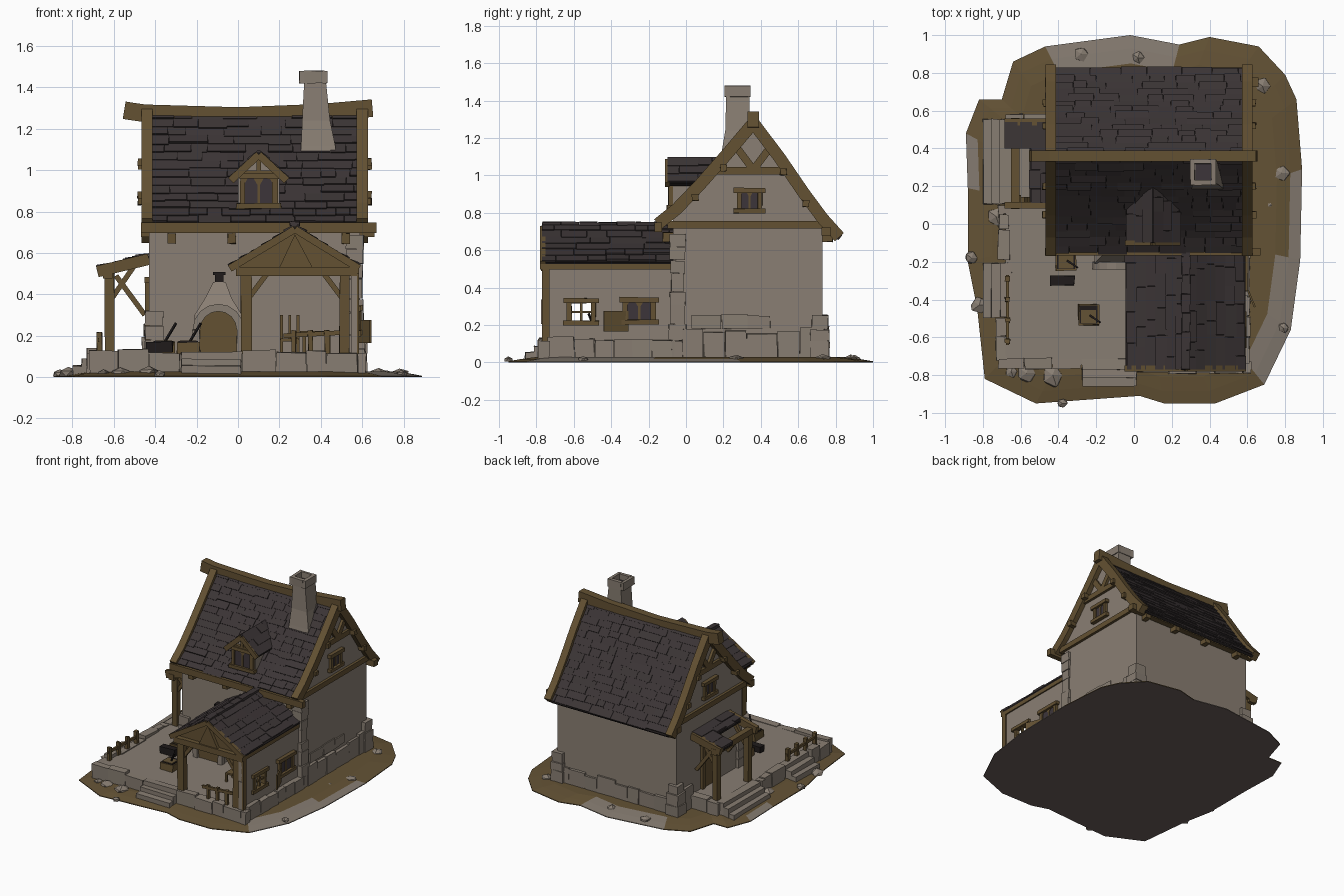
import bpy, bmesh, math, random
from mathutils import Vector, Matrix

random.seed(4)
rnd = random.uniform
if "Cube" in bpy.data.objects:
    bpy.data.objects.remove(bpy.data.objects["Cube"])


def material(name, r, g, b):
    m = bpy.data.materials.new(name)
    m.use_nodes = True
    m.diffuse_color = (r, g, b, 1)
    m.node_tree.nodes["Principled BSDF"].inputs["Base Color"].default_value = (r, g, b, 1)
    return m


PLASTER = material("warm grey plaster", .255, .212, .172)
STONE = material("grey stone", .245, .206, .168)
WOOD = material("brown timber", .125, .082, .032)
SLATE = material("dark slate", .044, .035, .036)
INK = material("near black gaps", .014, .011, .011)
GLASS = material("dusky glass", .046, .036, .042)
EARTH = material("brown earth", .125, .084, .035)
GRAVEL = material("grey gravel", .23, .195, .16)
UNDERSIDE = material("dark earth underside", .15, .11, .105)


def mesh(name, solids, mat):
    """One object from solids, each a list of rings of points joined into a closed loft."""
    bm = bmesh.new()
    for rings in solids:
        vs = [[bm.verts.new(p) for p in ring] for ring in rings]
        for a, b in zip(vs, vs[1:]):
            for i in range(len(a)):
                j = (i + 1) % len(a)
                bm.faces.new((a[i], a[j], b[j], b[i]))
        bm.faces.new(vs[0])
        bm.faces.new(vs[-1])
    bmesh.ops.recalc_face_normals(bm, faces=bm.faces)
    me = bpy.data.meshes.new(name)
    bm.to_mesh(me)
    bm.free()
    me.materials.append(mat)
    ob = bpy.data.objects.new(name, me)
    bpy.context.collection.objects.link(ob)
    return ob


CORNERS = ((-.5, -.5), (.5, -.5), (.5, .5), (-.5, .5))
X = Vector((1, 0, 0))


def block(c, s, j=0):
    """Box rings with optional corner jitter."""
    return [[Vector((c[0] + a * s[0] + rnd(-j, j), c[1] + b * s[1] + rnd(-j, j), c[2] + h * s[2] + rnd(-j, j)))
             for a, b in CORNERS] for h in (-.5, .5)]


def sweep(pts, w, t, side=None):
    """Rectangular bar along a path; w is measured along side."""
    pts = [Vector(p) for p in pts]
    rings = []
    for i, p in enumerate(pts):
        d = (pts[min(i + 1, len(pts) - 1)] - pts[max(i - 1, 0)]).normalized()
        s = side or Vector((0, 0, 1)).cross(d).normalized()
        n = s.cross(d).normalized()
        rings.append([p + s * a * w + n * b * t for a, b in CORNERS])
    return rings


def prism(profile, axis, a, b):
    """Extrude a 2D profile along x, y or z."""
    put = {"x": lambda u, v, k: (k, u, v), "y": lambda u, v, k: (u, k, v), "z": lambda u, v, k: (u, v, k)}[axis]
    return [[put(u, v, k) for u, v in profile] for k in (a, b)]


def along(path, t):
    lens = [(b - a).length for a, b in zip(path, path[1:])]
    d = t * sum(lens)
    for a, b, l in zip(path, path[1:], lens):
        if d <= l + 1e-6:
            return a.lerp(b, d / l)
        d -= l
    return path[-1]


def slates(name, path, across, width, rows):
    """Rows of uneven slates from eave to ridge over a dark underlay."""
    path = [Vector(p) for p in path]
    across = Vector(across)
    mid = across * width / 2 - Vector((0, 0, .014))
    mesh(name + "_underlay", [sweep([p + mid for p in path], width, .02, across)], INK)
    tiles = []
    for i in range(rows):
        p, q = along(path, i / rows), along(path, min(1, (i + 1.1) / rows))
        d = (q - p).normalized()
        n = across.cross(d)
        n = -n if n.z < 0 else n
        u = 0
        while u < width - .01:
            w = min(rnd(.06, .2), width - u)
            lift, slip = rnd(.006, .014), d * rnd(-.008, .008)
            ends = [across * (u + .001), across * (u + w - .001)]
            tiles.append([[p + slip + e - n * .004, p + slip + e + n * lift, q + e + n * .004, q + e - n * .006]
                          for e in ends])
            u += w
    mesh(name, tiles, SLATE)


def stone_row(name, a, b, depth, height, z=.01):
    """Uneven blocks laid along a line."""
    a, b = Vector(a), Vector(b)
    total, u, out = (b - a).length, 0, []
    d = (b - a).normalized()
    while u < total - .01:
        w = min(rnd(.08, .17), total - u)
        h, dep = height * rnd(.85, 1.12), depth * rnd(.85, 1.1)
        c = a + d * (u + w / 2)
        size = (w - .003, dep) if abs(d.x) > .5 else (dep, w - .003)
        out.append(block((c.x, c.y, z + h / 2), (*size, h), .004))
        u += w
    mesh(name, out, STONE)


def window(name, c, angle, w, h, glazed=True):
    """Timber frame, mullion and arched pane tops, facing -y before turning."""
    bars = [block((s * w / 2, 0, 0), (.026, .03, h), .002) for s in (-1, 1)]
    bars += [block((0, -.004, s * h / 2), (w + .06, .04, .026), .002) for s in (-1, 1)]
    bars += [block((0, 0, 0), (.012, .018, h))]
    place = Matrix.Translation(c) @ Matrix.Rotation(math.radians(angle), 4, "Z")
    if glazed:
        bars += [prism([(m, h / 2), (m + k * w * .2, h / 2), (m, h * .12)], "y", -.008, .006)
                 for m, k in ((-w / 2, 1), (0, -1), (0, 1), (w / 2, -1))]
        mesh(name + "_panes", [block((0, 0, 0), (w, .009, h))], GLASS).matrix_world = place
    else:
        bars += [block((0, 0, 0), (w, .016, .012))]
    mesh(name + "_frame", bars, WOOD).matrix_world = place


# Ground with a sloping rim, gravel patches and a dark underside
rim = [(-.64, .86), (-.47, .94), (-.02, 1), (.24, .95), (.4, .99), (.66, .94), (.8, .79), (.86, .66), (.89, .29),
       (.88, -.19), (.83, -.56), (.69, -.85), (.43, -.95), (.16, -.95), (.03, -.91), (-.52, -.95), (-.79, -.82),
       (-.83, -.45), (-.88, -.2), (-.88, .19), (-.89, .48), (-.82, .66), (-.7, .66)]
levels = ((1, 0), (1, .006), (.93, .018), (.85, .028))
ground = mesh("ground", [[[(x * k, y * k, z) for x, y in rim] for k, z in levels]], EARTH)
ground.data.materials.append(GRAVEL)
ground.data.materials.append(UNDERSIDE)
for f in ground.data.polygons:
    x, y, z = f.center
    if f.normal.z < -.5:
        f.material_index = 2
    elif (x > .6 and y < -.2) or (x > .84 and y < .3) or (y > .85 and -.3 < x < .2) or (x < -.8 and .1 < y < .5):
        f.material_index = 1

# Scattered flat rocks
for i, (x, y, r) in enumerate([(-.28, .9, .045), (.02, .88, .04), (.68, .73, .05), (.78, .27, .05), (-.73, .04, .06),
                               (-.86, -.18, .04), (-.82, -.43, .05), (-.57, -.79, .06), (-.43, -.8, .07),
                               (-.38, -.95, .03), (-.65, -.78, .04), (.79, -.55, .03), (.72, .1, .03)]):
    bm = bmesh.new()
    bmesh.ops.create_icosphere(bm, subdivisions=1, radius=r)
    for v in bm.verts:
        v.co = Vector((x, y, .012)) + v.co * rnd(.75, 1.05) * Vector((1, 1, .6)).length / 1.5
        v.co.z = max(.012 + (v.co.z - .012) * .75, .004)
    me = bpy.data.meshes.new("rock")
    bm.to_mesh(me)
    bm.free()
    me.materials.append(STONE)
    bpy.context.collection.objects.link(bpy.data.objects.new(f"rock_{i}", me))

# Terrace, edging and steps
mesh("terrace", [prism([(-.68, -.74), (.6, -.76), (.6, 0), (-.43, 0), (-.43, .55), (-.68, .55)], "z", .005, .115)], STONE)
for n, a, b in [("front_left", (-.72, -.74, 0), (-.28, -.74, 0)), ("front_right", (.02, -.76, 0), (.62, -.76, 0)),
                ("left_front", (-.7, -.72, 0), (-.7, -.5, 0)), ("left_mid", (-.69, -.19, 0), (-.69, .1, 0)),
                ("back", (-.68, .55, 0), (-.43, .55, 0)), ("right", (.585, -.74, 0), (.585, -.06, 0))]:
    stone_row("edging_" + n, a, b, .06, .115)
for i in range(3):
    h = .115 - .033 * i
    mesh(f"front_step_{i}", [block((-.13, -.74 - .045 * i, h / 2 + .006), (.29, .06, h), .004)], STONE)
    for n, y, w in (("mid", -.35, .29), ("rear", .33, .45)):
        mesh(f"{n}_step_{i}", [block((-.68 - .045 * i, y, h / 2 + .006), (.06, w, h), .004)], STONE)

# House body filling the flared roof, stone footing and corner stones
front = [(-.15, .745), (-.05, .825), (.07, .95), (.22, 1.12), (.36, 1.285)]
back = [(.82, .675), (.73, .775), (.63, .91), (.5, 1.1), (.36, 1.285)]
under = [(y, z - .028) for y, z in back[1:] + front[3:0:-1]]
mesh("house_walls", [prism([(-.07, .005), (.73, .005)] + under + [(-.07, .78)], "x", -.43, .59)], PLASTER)
stone_row("footing_right", (.59, -.02, 0), (.59, .74, 0), .05, .17)
stone_row("footing_right_upper", (.585, .03, 0), (.585, .45, 0), .03, .08, .18)
stone_row("footing_back", (-.42, .73, 0), (.6, .73, 0), .04, .13)
stone_row("footing_left", (-.43, .55, 0), (-.43, .74, 0), .05, .17)
for n, x, y, top in (("right_back", .575, .715, .2), ("left_back", -.415, .715, .2),
                     ("right_front", .565, -.045, .68), ("left_front", -.405, -.045, .3)):
    stack, z = [], .01
    while z < top:
        h, w = rnd(.06, .11), rnd(.07, .09) + (.02 if z < .15 else 0)
        stack.append(block((x, y, z + h / 2), (w, w, h - .003), .003))
        z += h
    mesh("corner_stones_" + n, stack, STONE)

# Main roof with flared slopes, gable boards and sagging ridge
for n, slope in (("front", front), ("back", back)):
    slates(f"main_roof_{n}", [(-.42, y, z) for y, z in slope], (1, 0, 0), 1, 14)
    for side, x in (("left", -.44), ("right", .6)):
        mesh(f"gable_board_{n}_{side}", [sweep([(x, y, z - .005) for y, z in slope], .055, .065, X)], WOOD)
mesh("ridge_beam", [sweep([(-.55, .36, 1.29), (-.52, .36, 1.285), (-.45, .36, 1.275), (0, .36, 1.262), (.4, .36, 1.278),
                           (.65, .36, 1.3)], .06, .085)], WOOD)
mesh("eave_beams", [sweep([(-.47, -.148, .722), (.67, -.148, .722)], .04, .05),
                    sweep([(-.47, .75, .7), (.66, .75, .7)], .05, .045)], WOOD)
mesh("joist_ends", [block((x, y, .67), (.04, .07, .05), .003) for x in (-.32, -.03, .25, .52) for y in (-.09, .75)], WOOD)

# Timber framing and windows on both gables
for side, x, a in (("left", -.435, -90), ("right", .595, 90)):
    bars = [((-.1, .735), (.76, .735)), ((.15, 1.025), (.56, 1.025)), ((.36, 1.03), (.27, 1.15)),
            ((.36, 1.03), (.45, 1.15))]
    mesh("gable_timbers_" + side, [sweep([(x, *p), (x, *q)], .03, .04, X) for p, q in bars], WOOD)
    mesh("purlin_ends_" + side, [block((x + math.copysign(.025, x), y, z), (.05, .035, .035), .003)
                                 for y, z in ((.05, .88), (.64, .85), (.2, 1.04), (.52, 1.02))], WOOD)
    window("gable_window_" + side, (x, .34, .865), a, .11, .11)

# Chimney
mesh("chimney", [[[(x, y, z) for x, y in ((a, c), (b, c), (b, .34), (a, .34))] for z, a, b, c in
                  ((1.02, .3, .48, .17), (1.12, .305, .47, .19), (1.24, .31, .445, .21), (1.43, .32, .425, .215))]], STONE)
mesh("chimney_cap", [block((.365 + .056 * a, .275 + .056 * b, 1.45), s, .002) for a, b, s in
                     ((-1, 0, (.025, .137, .06)), (1, 0, (.025, .137, .06)),
                      (0, -1, (.09, .025, .06)), (0, 1, (.09, .025, .06)))], STONE)
mesh("chimney_flue", [block((.37, .275, 1.432), (.09, .09, .008))], GLASS)

# Dormer
mesh("dormer_walls", [prism([(0, .8), (.2, .8), (.2, .97), (.1, 1.06), (0, .97)], "y", -.07, .2)], PLASTER)
for n, x in (("left", .235), ("right", -.035)):
    slates("dormer_roof_" + n, [(x, -.1, .965), (.1, -.1, 1.095)], (0, 1, 0), .3, 3)
    mesh("dormer_board_" + n, [sweep([(x, -.1, .95), (.1, -.1, 1.075)], .025, .036)], WOOD)
window("dormer_window", (.1, -.08, .9), 0, .155, .145)
mesh("dormer_crossbeam", [block((.1, -.08, .985), (.2, .03, .025)), block((.1, -.08, 1.02), (.02, .03, .07))], WOOD)

# Side wing: wall with an open window, timbers and roof
mesh("wing_wall", [block((.56, y, z), (.03, l, h)) for y, z, l, h in
                   ((-.42, .16, .7, .1), (-.42, .42, .7, .18), (-.7, .27, .15, .13), (-.29, .27, .43, .13))], PLASTER)
window("wing_open_window", (.57, -.56, .27), 90, .13, .12, False)
window("wing_shut_window", (.58, -.25, .275), 90, .15, .12)
mesh("wing_shutter", [sweep([(.585, -.31, .22), (.64, -.44, .22)], .01, .11)], WOOD)
mesh("wing_posts", [block((x, -.74, .31), (.05, .05, .4), .003) for x in (.04, .515)]
     + [block((.57, -.75, .31), (.03, .04, .4))], WOOD)
mesh("wing_beams", [sweep([(-.01, -.75, .51), (.575, -.75, .51)], .05, .045)]
     + [sweep([(x, -.78, .515), (x, -.06, .515)], .04, .035) for x in (.04, .565)], WOOD)
mesh("wing_braces", [sweep([(x, -.74, .38), (x + d, -.74, .5)], .025, .025) for x, d in ((.05, .09), (.505, -.09))], WOOD)
mesh("wing_gable", [prism([(-.01, .53), (.565, .53), (.275, .715)], "y", -.74, -.71)], WOOD)
mesh("wing_gable_post", [prism([(.2, .53), (.36, .53), (.275, .69)], "y", -.765, -.74)], WOOD)
for n, x in (("left", -.04), ("right", .585)):
    slates("wing_roof_" + n, [(x, -.77, .54), ((x + .275) / 2, -.77, .63), (.275, -.77, .735)], (0, 1, 0), .71, 6)
    mesh("wing_board_" + n, [sweep([(x, -.765, .525), (.275, -.765, .715)], .03, .035)], WOOD)
mesh("wing_ridge_slates", [block((.275, -.72 + .1 * i, .742), (.045, .098, .018), .003) for i in range(7)], SLATE)

# Lean-to on the left, its roof partly fallen in
mesh("lean_to_posts", [block((-.62, y, .31), (.045, .045, .39), .003) for y in (.13, .51)], WOOD)
mesh("lean_to_beams", [sweep([(-.63, .08, .5), (-.63, .56, .5)], .045, .045)]
     + [sweep([(-.68, y, .51), (-.43, y, .57)], .035, .055) for y in (.1, .54)]
     + [sweep([(-.61, y, .38), (-.5, y, .54)], .025, .025) for y in (.13, .51)]
     + [sweep([(-.45, y, .3), (-.59, y, .49)], .025, .025) for y in (.13, .51)], WOOD)
slates("lean_to_roof_back", [(-.68, .4, .53), (-.43, .4, .595)], (0, 1, 0), .14, 3)
slates("lean_to_roof_inner", [(-.55, .11, .565), (-.43, .11, .595)], (0, 1, 0), .29, 2)
mesh("side_door", [block((-.434, .33, .28), (.008, .16, .33))], WOOD)
mesh("side_door_frame", [block((-.435, y, .29), (.03, .03, .36)) for y in (.24, .42)]
     + [block((-.435, .33, .47), (.035, .24, .03))], WOOD)

# Outdoor oven with arched mouth and tapering hood
mesh("oven", [[[(x, y, z) for x, y in ((a, c), (b, c), (b, -.06), (a, -.06))] for z, a, b, c in
               ((.11, -.21, .02, -.21), (.3, -.21, .02, -.21), (.38, -.16, -.03, -.16), (.46, -.12, -.06, -.12))]], PLASTER)
mesh("oven_flue", [block((-.09, -.1, .475), (.04, .04, .04)), block((-.09, -.1, .5), (.06, .05, .014))], INK)
arc = [(math.cos(math.pi * i / 8), math.sin(math.pi * i / 8)) for i in range(9)]
mesh("oven_mouth", [prism([(-.185, .115)] + [(-.095 - c * .09, .23 + s * .09) for c, s in arc] + [(-.005, .115)],
                          "y", -.22, -.21)], WOOD)
mesh("oven_arch", [prism([(-.095 + c * r, .23 + s * r) for (c, s), r in ((p, .088), (q, .088), (q, .124), (p, .124))],
                         "y", -.24, -.2) for p, q in zip(arc, arc[1:])]
     + [block((-.095 + s * .106, -.22, .172), (.036, .04, .115), .003) for s in (-1, 1)], STONE)

# Crates, fences, table and chair
for n, x, y, rim_mat, fill in (("wall", -.36, -.19, WOOD, EARTH), ("yard", -.24, -.48, WOOD, EARTH)):
    mesh(n + "_crate", [block((x, y, .14), (.11, .11, .06), .004)], rim_mat)
    mesh(n + "_crate_lining", [block((x, y, .171), (.095, .095, .006))], INK)
    mesh(n + "_crate_contents", [block((x, y - .01, .173), (.08, .07, .008))], fill)
    mesh(n + "_crate_tool", [sweep([(x, y, .16), (x + .06, y - .04, .26)], .01, .01)], INK)
mesh("dark_trough", [block((-.38, -.3, .145), (.13, .05, .05), .004)], INK)
mesh("left_fence", [block((-.67, y, .16), (.025, .025, .11), .003) for y in (-.62, -.51, -.4, -.29)]
     + [sweep([(-.67, -.64, .18), (-.67, -.27, .17)], .014, .02)], WOOD)
mesh("porch_railing", [block((x, -.75, .17), (.022, .022, .11), .003) for x in (.27, .35, .43)]
     + [sweep([(.22, -.75, .2), (.5, -.75, .215)], .016, .022)], WOOD)
mesh("porch_table", [block((.38, -.42, .215), (.16, .16, .016))]
     + [block((.38 + a * .12, -.42 + b * .12, .16), (.016, .016, .1)) for a, b in CORNERS], WOOD)
mesh("porch_chair", [block((.25, -.4, .18), (.09, .09, .014))]
     + [block((.25 + a * .08, -.4 + b * .08, .145), (.014, .014, .07)) for a, b in CORNERS]
     + [block((.25 + d, -.36, .24), (.014, .012, .12)) for d in (-.04, 0, .04)], WOOD)
